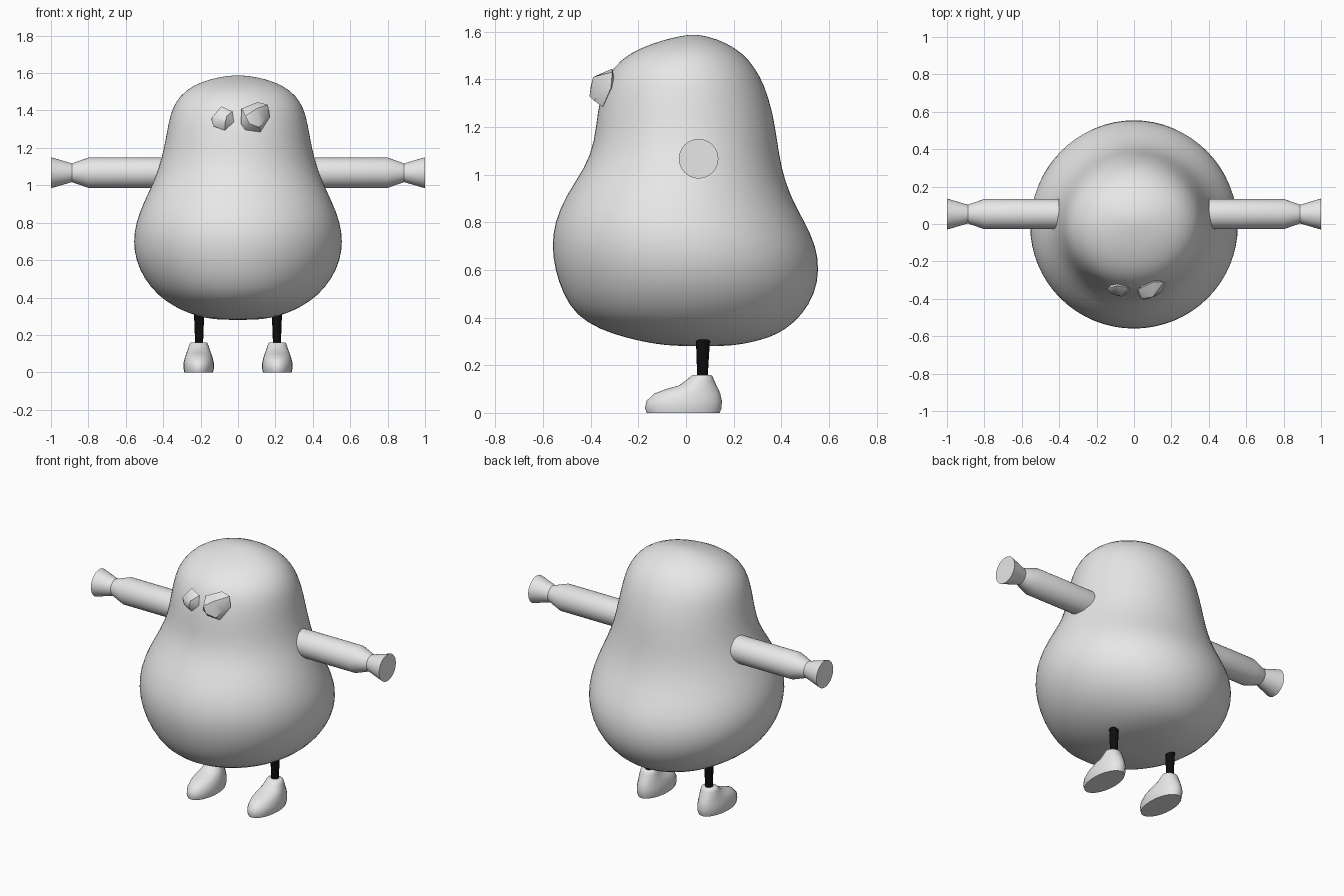
import bpy, bmesh, math
from mathutils import Vector

if "Cube" in bpy.data.objects:
    bpy.data.objects.remove(bpy.data.objects["Cube"])


def material(name, value):
    m = bpy.data.materials.new(name)
    m.diffuse_color = (value, value, value, 1)
    m.use_nodes = True
    m.node_tree.nodes["Principled BSDF"].inputs["Base Color"].default_value = m.diffuse_color
    return m


GREY = material("light grey", 0.8)
BLACK = material("black", 0.004)


def finish(name, bm, mat, angle, subdiv=0):
    bmesh.ops.recalc_face_normals(bm, faces=bm.faces)
    mesh = bpy.data.meshes.new(name)
    bm.to_mesh(mesh)
    bm.free()
    mesh.materials.append(mat)
    ob = bpy.data.objects.new(name, mesh)
    bpy.context.collection.objects.link(ob)
    if subdiv:
        mod = ob.modifiers.new("smooth", 'SUBSURF')
        mod.levels = mod.render_levels = subdiv
    bpy.ops.object.select_all(action='DESELECT')
    ob.select_set(True)
    bpy.context.view_layer.objects.active = ob
    if angle >= 180:
        bpy.ops.object.shade_smooth()
    else:
        bpy.ops.object.shade_smooth_by_angle(angle=math.radians(angle))
    return ob


def loft(sections, point, sides):
    """Skin closed rings; point(section, angle) gives each ring vertex."""
    bm = bmesh.new()
    rings = [[bm.verts.new(point(s, 2 * math.pi * i / sides)) for i in range(sides)]
             for s in sections]
    for a, b in zip(rings, rings[1:]):
        for i in range(sides):
            j = (i + 1) % sides
            bm.faces.new((a[i], a[j], b[j], b[i]))
    bm.faces.new(rings[0])
    bm.faces.new(rings[-1])
    return bm


def oval(cx):
    """Horizontal oval ring from (z, half width, front y, back y)."""
    def point(s, t):
        z, w, front, back = s
        return (cx + w * math.cos(t),
                (front + back) / 2 + (back - front) / 2 * math.sin(t), z)
    return point


# Pear-shaped body
body = [
    (.28, .08, -.03, .16), (.288, .17, -.13, .24), (.314, .26, -.25, .35),
    (.35, .34, -.365, .42), (.41, .43, -.465, .49), (.5, .505, -.52, .545),
    (.6, .55, -.553, .563), (.7, .563, -.567, .55), (.8, .55, -.555, .502),
    (.914, .505, -.507, .438), (1.03, .447, -.425, .402), (1.14, .41, -.385, .385),
    (1.26, .386, -.375, .367), (1.38, .365, -.347, .33), (1.45, .333, -.308, .29),
    (1.51, .28, -.24, .24), (1.555, .195, -.135, .167), (1.58, .095, -.035, .095),
    (1.587, .03, .01, .05)]
finish("body", loft(body, oval(0), 32), GREY, 180, 1)

# Arms with a narrowed wrist and flared flat end: (distance out, radius)
arm = [(.4, .081), (.8, .081), (.888, .05), (1.0, .083)]

# Shoes: rounded toe, raised ankle
shoe = [
    (0, .077, -.165, .142), (.02, .081, -.172, .149), (.05, .081, -.166, .151),
    (.08, .074, -.135, .144), (.1, .067, -.085, .136), (.115, .061, -.03, .128),
    (.14, .053, .005, .117), (.155, .048, .022, .11), (.16, .042, .03, .103)]

# Thin legs, tapering downward
leg = [(.15, .021, .047, .091), (.33, .028, .041, .102)]

for side, sx in (("left", -1), ("right", 1)):
    def arm_point(s, t):
        return (sx * s[0], .053 + s[1] * math.cos(t), 1.067 + s[1] * math.sin(t))
    finish(side + "_arm", loft(arm, arm_point, 32), GREY, 20)
    finish(side + "_shoe", loft(shoe, oval(sx * .21), 24), GREY, 50)
    finish(side + "_leg", loft(leg, oval(sx * .208), 12), BLACK, 40)


# Lumpy faceted eyes, each the hull of a few points
def eye(name, points):
    bm = bmesh.new()
    for p in points:
        bm.verts.new(Vector(p))
    res = bmesh.ops.convex_hull(bm, input=bm.verts)
    loose = [v for v in bm.verts if not v.link_faces]
    bmesh.ops.delete(bm, geom=loose, context='VERTS')
    finish(name, bm, GREY, 35)


eye("right_eye", [
    (.02, -.35, 1.41), (.105, -.31, 1.445), (.16, -.31, 1.43), (.17, -.315, 1.365),
    (.12, -.35, 1.285), (.04, -.36, 1.295), (.015, -.37, 1.33), (.04, -.4, 1.37),
    (.1, -.39, 1.41), (.15, -.36, 1.36), (.06, -.405, 1.33), (.115, -.385, 1.31),
    (.09, -.29, 1.36)])
eye("left_eye", [
    (-.145, -.345, 1.355), (-.09, -.33, 1.422), (-.03, -.34, 1.395), (-.022, -.355, 1.34),
    (-.07, -.36, 1.293), (-.13, -.35, 1.315), (-.115, -.375, 1.36), (-.06, -.385, 1.37),
    (-.07, -.388, 1.33), (-.085, -.3, 1.36)])
